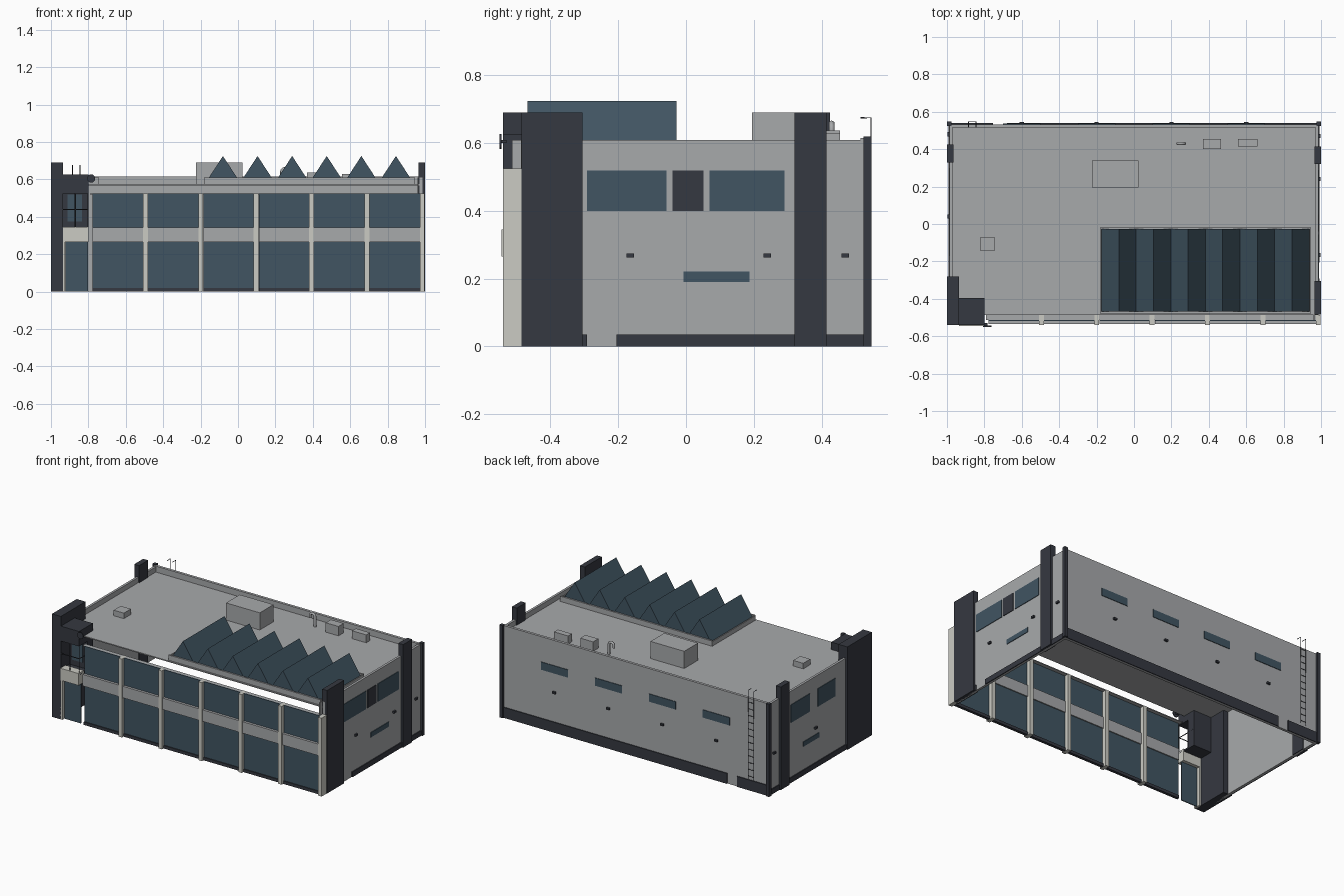
import bpy, bmesh, math
from mathutils import Vector

cube = bpy.data.objects.get("Cube")
if cube:
    bpy.data.objects.remove(cube, do_unlink=True)


def material(name, r, g, b):
    m = bpy.data.materials.new(name)
    m.use_nodes = True
    m.diffuse_color = (r, g, b, 1)
    m.node_tree.nodes["Principled BSDF"].inputs["Base Color"].default_value = (r, g, b, 1)
    return m


GREY = material("concrete grey", .39, .40, .41)
DARK = material("charcoal", .036, .04, .052)
GLASS = material("blue glass", .052, .09, .122)
BEIGE = material("pale stone", .60, .60, .55)


def finish(name, bm, mat):
    mesh = bpy.data.meshes.new(name)
    bm.to_mesh(mesh)
    bm.free()
    mesh.materials.append(mat)
    ob = bpy.data.objects.new(name, mesh)
    bpy.context.collection.objects.link(ob)
    return ob


def box(name, mat, x, y, z):
    """Box from (min, max) pairs on each axis."""
    bm = bmesh.new()
    bmesh.ops.create_cube(bm, size=1)
    for v in bm.verts:
        v.co = Vector([r[0] if c < 0 else r[1] for c, r in zip(v.co, (x, y, z))])
    return finish(name, bm, mat)


def tube(name, mat, points, radius):
    """Round rod along a path."""
    cu = bpy.data.curves.new(name, 'CURVE')
    cu.dimensions = '3D'
    cu.bevel_depth = radius
    cu.bevel_resolution = 1
    cu.use_fill_caps = True
    sp = cu.splines.new('POLY')
    sp.points.add(len(points) - 1)
    for p, co in zip(sp.points, points):
        p.co = (*co, 1)
    cu.materials.append(mat)
    ob = bpy.data.objects.new(name, cu)
    bpy.context.collection.objects.link(ob)


# Shell: roof deck and three walls, open at the front and below
ROOF = .575
box("roof_deck", GREY, (-.975, .975), (-.487, .52), (.568, ROOF))
box("back_wall", GREY, (-.985, .985), (.515, .533), (0, .615))
for side, s in (("left", 1), ("right", -1)):
    xs = sorted((s * .97, s * .986))
    box(side + "_wall", GREY, xs, (-.487, .53), (0, .61))
    xs = sorted((s * .976, s * 1.0))
    box(side + "_back_post", DARK, xs, (.524, .547), (0, .62))

# Dark buttresses
box("left_front_buttress", DARK, (.964, 1), (-.485, -.305), (0, .69))
box("left_rear_buttress", DARK, (.964, 1), (.32, .415), (0, .69))
box("right_rear_buttress", DARK, (-1, -.964), (.33, .425), (0, .69))
box("facade_end_plate", GREY, (.96, .966), (-.513, -.487), (.525, .61))

# Plinths, broken at the doors
box("left_plinth", DARK, (.985, .992), (-.205, .53), (0, .035))
box("left_plinth_short", DARK, (.985, .992), (-.306, -.292), (0, .035))
box("right_plinth", DARK, (-.992, -.985), (-.29, .53), (0, .035))
box("back_plinth_long", DARK, (-.68, .98), (.532, .539), (0, .07))
box("back_plinth_short", DARK, (-.98, -.755), (.532, .539), (0, .07))

# Side windows
SIDE_PANES = [
    (1, GLASS, (-.292, -.057), (.4, .52)), (1, GLASS, (.07, .29), (.4, .52)),
    (1, DARK, (-.04, .052), (.4, .52)), (1, GLASS, (-.007, .187), (.19, .222)),
    (-1, GLASS, (.1, .3), (.4, .52)), (-1, GLASS, (-.17, .015), (.4, .52)),
    (-1, GLASS, (0, .17), (.19, .222)),
]
for s, mat, y, z in SIDE_PANES:
    box("side_window", mat, sorted((s * .985, s * .99)), y, z)

# Back windows and small wall lamps
for x in (-.6, -.2, .2, .6):
    box("back_window", GLASS, (x - .1, x + .1), (.532, .537), (.395, .447))
    box("back_lamp", DARK, (x - .011, x + .011), (.532, .546), (.262, .275))
for s, y in ((1, -.165), (1, .24), (1, .47), (-1, .04), (-1, .48)):
    box("side_lamp", DARK, sorted((s * .985, s * .998)), (y - .011, y + .011), (.262, .275))

# Glazed front: six bays between stone pillars
PITCH = .296
for i in range(6):
    px = -.495 + PITCH * i
    a, b = px - PITCH + .014, px - .013
    box("front_pillar", BEIGE, (px - .013, px + .013), (-.54, -.486), (0, .525))
    box("lower_glass", GLASS, (a, b), (-.518, -.512), (.02, .265))
    box("upper_glass", GLASS, (a, b), (-.518, -.512), (.342, .525))
    box("floor_band", GREY, (a, b), (-.535, -.505), (.265, .342))
    box("front_base", DARK, (a, b), (-.524, -.505), (0, .02))
box("front_header", GREY, (-.79, .975), (-.514, -.487), (.52, .525))

# Corner tower with a recessed balcony
box("tower_fin", DARK, (-1, -.935), (-.54, -.28), (0, .69))
box("tower_cap", DARK, (-.936, -.8), (-.54, -.395), (.525, .625))
box("balcony_back", DARK, (-.936, -.8), (-.45, -.395), (.335, .526))
box("balcony_glass", GLASS, (-.912, -.835), (-.456, -.449), (.375, .52))
box("balcony_floor", DARK, (-.936, -.8), (-.53, -.395), (.327, .337))
box("balcony_front", BEIGE, (-.936, -.8), (-.545, -.49), (.265, .345))
box("entrance_glass", GLASS, (-.922, -.802), (-.518, -.512), (0, .265))
box("entrance_jamb", BEIGE, (-.936, -.924), (-.54, -.49), (0, .265))
tube("balcony_rail", DARK, [(-.935, -.535, .44), (-.802, -.535, .44), (-.802, -.4, .44)], .003)
for x in (-.87, -.802):
    tube("balcony_post", DARK, [(x, -.535, .345), (x, -.535, .525)], .003)

# Round disc on a bracket beside the tower cap
bm = bmesh.new()
bmesh.ops.create_cone(bm, cap_ends=True, segments=16, radius1=.022, radius2=.022, depth=.006)
disc = finish("round_disc", bm, DARK)
disc.rotation_euler.x = math.pi / 2
disc.location = (-.785, -.547, .605)
box("disc_bracket", DARK, (-.802, -.782), (-.546, -.53), (.6, .61))

# Saw-tooth skylights on a raised curb
STEP, X0, Y0, Y1 = .185, -.173, -.468, -.028
X1 = X0 + 6 * STEP
box("curb_front", GREY, (X0 - .008, X1 + .008), (Y0 - .01, Y0), (ROOF, .61))
box("curb_back", GREY, (X0 - .008, X1 + .008), (Y1, Y1 + .01), (ROOF, .61))
box("curb_right", GREY, (X0 - .008, X0), (Y0, Y1), (ROOF, .605))
box("curb_left", GREY, (X1, X1 + .008), (Y0, Y1), (ROOF, .605))
for i in range(6):
    x = X0 + i * STEP
    bm = bmesh.new()
    profile = ((x, .583), (x + STEP, .583), (x + STEP / 2, .725))
    face = bm.faces.new([bm.verts.new((px, Y0, pz)) for px, pz in profile])
    ext = bmesh.ops.extrude_face_region(bm, geom=[face])
    moved = [g for g in ext["geom"] if isinstance(g, bmesh.types.BMVert)]
    bmesh.ops.translate(bm, verts=moved, vec=(0, Y1 - Y0, 0))
    bmesh.ops.recalc_face_normals(bm, faces=bm.faces)
    finish("skylight", bm, GLASS)

# Rooftop plant
box("stair_head", GREY, (-.225, .025), (.195, .34), (ROOF, .69))
box("roof_unit_a", GREY, (.37, .465), (.4, .455), (ROOF, .638))
box("roof_unit_b", GREY, (.555, .66), (.415, .455), (ROOF, .628))
box("roof_hatch", GREY, (-.82, -.745), (-.145, -.07), (ROOF, .612))
arc = [(.252 + .018 * math.cos(t * math.pi / 6), .43, .64 + .018 * math.sin(t * math.pi / 6))
       for t in range(7)]
tube("vent_pipe", GREY, [(.27, .43, ROOF)] + arc + [(.234, .43, .625)], .009)

# Ladder on the back wall
for x in (-.885, -.845):
    tube("ladder_rail", DARK, [(x, .546, .08), (x, .546, .675), (x, .515, .675)], .002)
for i in range(12):
    z = .1 + i * .045
    tube("ladder_rung", DARK, [(-.885, .546, z), (-.845, .546, z)], .0015)
